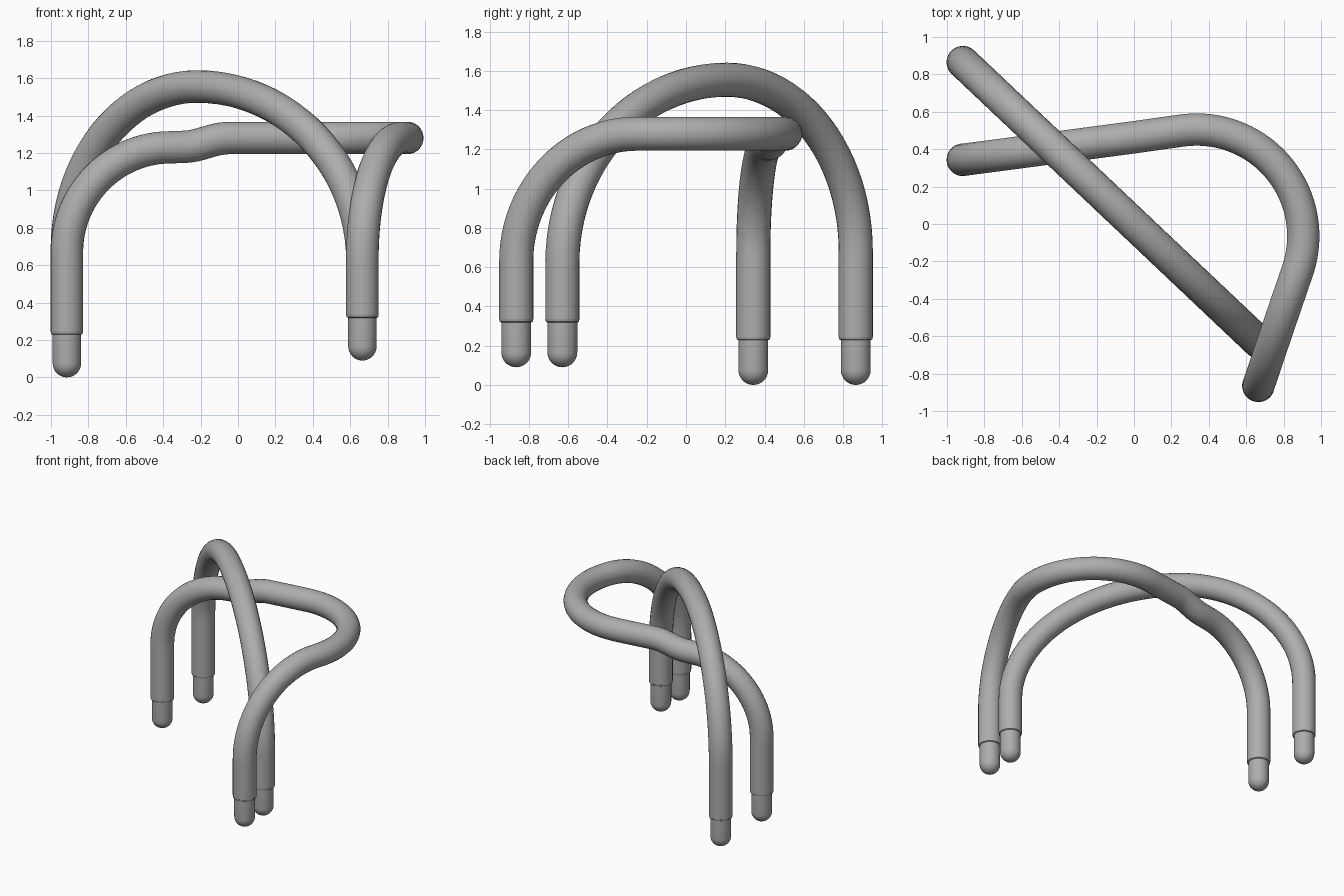
import bpy, bmesh, math
from mathutils import Vector

default = bpy.data.objects.get("Cube")
if default:
    bpy.data.objects.remove(default, do_unlink=True)

grey = bpy.data.materials.new("plain grey")
grey.use_nodes = True
colour = (0.42, 0.42, 0.42, 1)
grey.diffuse_color = colour
grey.node_tree.nodes["Principled BSDF"].inputs["Base Color"].default_value = colour

TUBE_R, FOOT_R, COLLAR = 0.087, 0.076, 0.245
KAPPA = 0.5523
UP, DOWN = Vector((0, 0, 1)), Vector((0, 0, -1))


def finish(obj):
    """Apply the material and smooth shading."""
    obj.data.materials.clear()
    obj.data.materials.append(grey)
    bpy.ops.object.select_all(action='DESELECT')
    obj.select_set(True)
    bpy.context.view_layer.objects.active = obj
    bpy.ops.object.shade_smooth_by_angle(angle=math.radians(50))


def tube(name, knots):
    """Sweep a round tube; knot = position, direction, handle in, handle out."""
    curve = bpy.data.curves.new(name, 'CURVE')
    curve.dimensions = '3D'
    curve.bevel_depth = TUBE_R
    curve.bevel_resolution = 10
    curve.resolution_u = 24
    spline = curve.splines.new('BEZIER')
    spline.bezier_points.add(len(knots) - 1)
    for point, (pos, direction, h_in, h_out) in zip(spline.bezier_points, knots):
        point.handle_left_type = point.handle_right_type = 'FREE'
        point.co = pos
        point.handle_left = pos - direction * h_in
        point.handle_right = pos + direction * h_out
    obj = bpy.data.objects.new(name, curve)
    bpy.context.collection.objects.link(obj)
    bpy.ops.object.select_all(action='DESELECT')
    obj.select_set(True)
    bpy.context.view_layer.objects.active = obj
    bpy.ops.object.convert(target='MESH')
    finish(bpy.context.view_layer.objects.active)


def foot(name, base):
    """Lathe a round-nosed peg with a small collar that meets the tube."""
    profile = [(FOOT_R * math.sin(a), FOOT_R * (1 - math.cos(a)))
               for a in (i * math.pi / 16 for i in range(9))]
    profile += [(FOOT_R, 0.228), (TUBE_R - 0.003, 0.232), (TUBE_R, COLLAR)]
    bm = bmesh.new()
    verts = [bm.verts.new((r, 0, z)) for r, z in profile]
    edges = [bm.edges.new(pair) for pair in zip(verts, verts[1:])]
    bmesh.ops.spin(bm, geom=verts + edges, cent=(0, 0, 0), axis=(0, 0, 1),
                   angle=math.tau, steps=40)
    bmesh.ops.remove_doubles(bm, verts=bm.verts, dist=0.0005)
    bmesh.ops.recalc_face_normals(bm, faces=bm.faces)
    mesh = bpy.data.meshes.new(name)
    bm.to_mesh(mesh)
    bm.free()
    obj = bpy.data.objects.new(name, mesh)
    obj.location = base
    bpy.context.collection.objects.link(obj)
    finish(obj)


def at(plan, z):
    return Vector((plan.x, plan.y, z))


# Foot positions
arch_back = Vector((-0.915, 0.865, 0))
arch_front = Vector((0.665, -0.63, 0.09))
bend_back = Vector((-0.915, 0.343, 0))
bend_front = Vector((0.665, -0.865, 0.09))
for label, base in (("arch_back_foot", arch_back), ("arch_front_foot", arch_front),
                    ("bend_back_foot", bend_back), ("bend_front_foot", bend_front)):
    foot(label, base)

# Tall arch: straight in plan, with an off-centre crown
crown = arch_back.lerp(arch_front, 0.44)
crown.z = 1.555
along = at(arch_front - arch_back, 0)
span = along.length
along.normalize()
tube("arch_tube", [
    (arch_back + UP * COLLAR, UP, 0.1, 0.1),
    (at(arch_back, 0.68), UP, 0.1, 0.875 * KAPPA),
    (crown, along, span * 0.44 * KAPPA, span * 0.56 * KAPPA),
    (at(arch_front, 0.62), DOWN, 0.935 * KAPPA, 0.1),
    (arch_front + UP * COLLAR, DOWN, 0.1, 0.1)])

# Bent rail: rises, steps up slightly, sweeps round a flat bend, then descends
LEVEL, R = 1.28, 0.57
centre = Vector((0.335, -0.065, LEVEL))


def bend(degrees):
    a = math.radians(degrees)
    normal = Vector((math.cos(a), math.sin(a), 0))
    return centre + normal * R, Vector((normal.y, -normal.x, 0))


start, run = bend(97.5)
middle, mid_dir = bend(39.25)
end, fall = bend(-19)
h = 4 / 3 * math.tan(math.radians(58.25 / 4)) * R
rise, drop = 0.56, 0.65
tube("bent_tube", [
    (bend_back + UP * COLLAR, UP, 0.1, 0.1),
    (at(bend_back, 0.67), UP, 0.1, rise * KAPPA),
    (at(bend_back + run * rise, 0.67 + rise), run, rise * KAPPA, 0.02),
    (at(bend_back + run * 0.61, 0.672 + rise), run, 0.02, 0.12),
    (at(bend_back + run * 0.89, LEVEL), run, 0.12, 0.08),
    (start, run, 0.08, h),
    (middle, mid_dir, h, h),
    (end, fall, h, drop * KAPPA),
    (at(bend_front, LEVEL - drop), DOWN, drop * KAPPA, 0.1),
    (bend_front + UP * COLLAR, DOWN, 0.1, 0.1)])
